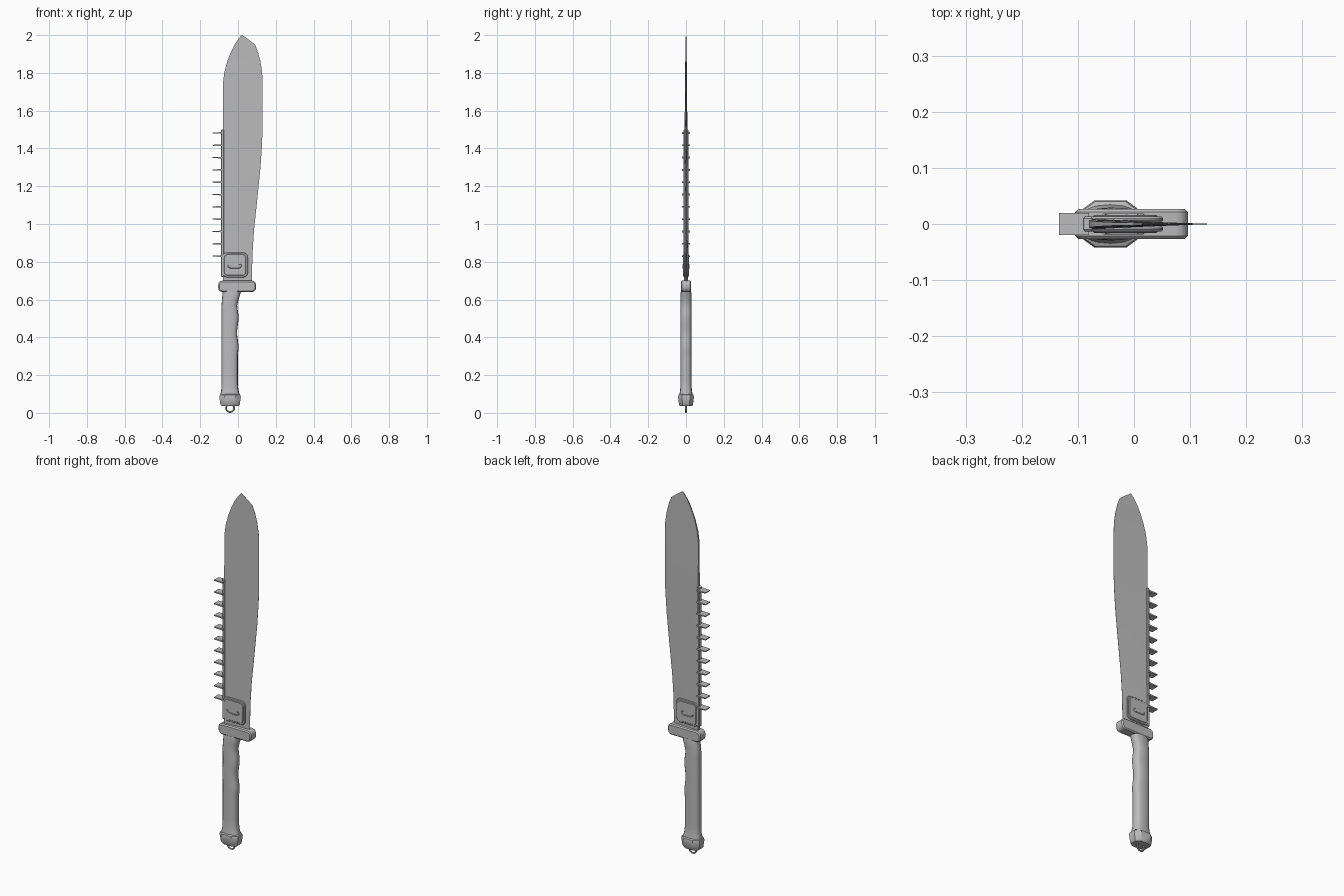
import bpy, bmesh, math
from mathutils import Vector

cube = bpy.data.objects.get("Cube")
if cube:
    bpy.data.objects.remove(cube, do_unlink=True)

GREY = (0.5, 0.5, 0.5, 1.0)
steel = bpy.data.materials.new("plain grey")
steel.use_nodes = True
steel.diffuse_color = GREY
steel.node_tree.nodes["Principled BSDF"].inputs["Base Color"].default_value = GREY


def finish(name, bm, smooth=True):
    bmesh.ops.recalc_face_normals(bm, faces=bm.faces)
    mesh = bpy.data.meshes.new(name)
    bm.to_mesh(mesh)
    bm.free()
    mesh.materials.append(steel)
    ob = bpy.data.objects.new(name, mesh)
    bpy.context.collection.objects.link(ob)
    if smooth:
        bpy.ops.object.select_all(action='DESELECT')
        ob.select_set(True)
        bpy.context.view_layer.objects.active = ob
        bpy.ops.object.shade_smooth_by_angle(angle=math.radians(35))
    return ob


def loft(name, rings):
    """Skin equal-length rings of points and cap both ends."""
    bm = bmesh.new()
    loops = [[bm.verts.new(p) for p in ring] for ring in rings]
    n = len(loops[0])
    for a, b in zip(loops, loops[1:]):
        for i in range(n):
            j = (i + 1) % n
            bm.faces.new((a[i], a[j], b[j], b[i]))
    bm.faces.new(loops[0])
    bm.faces.new(loops[-1])
    return finish(name, bm)


def rounded_slab(name, x0, x1, z0, z1, y0, y1, radius, edge, segments=3):
    """Box with rounded corners as seen from the front and softened front and back rims."""
    def outline(inset, y):
        r = radius - inset
        pts = []
        for k, (sx, sz) in enumerate(((1, 1), (-1, 1), (-1, -1), (1, -1))):
            cx = x1 - radius if sx > 0 else x0 + radius
            cz = z1 - radius if sz > 0 else z0 + radius
            for s in range(segments + 1):
                a = math.pi / 2 * (k + s / segments)
                pts.append((cx + r * math.cos(a), y, cz + r * math.sin(a)))
        return pts
    return loft(name, [outline(edge, y0), outline(0, y0 + edge),
                       outline(0, y1 - edge), outline(edge, y1)])


# Blade: wedge section, thick along the spine and thin at the cutting edge
SPINE = -0.08
stations = [  # height, spine x, edge x, half thickness
    (0.69, SPINE, 0.073, 0.010), (0.85, SPINE, 0.077, 0.010),
    (0.97, SPINE, 0.085, 0.009), (1.13, SPINE, 0.102, 0.009),
    (1.30, SPINE, 0.119, 0.008), (1.42, SPINE, 0.127, 0.007),
    (1.50, SPINE, 0.130, 0.007), (1.74, SPINE, 0.130, 0.006),
    (1.80, -0.073, 0.128, 0.005), (1.86, -0.057, 0.119, 0.004),
    (1.91, -0.038, 0.106, 0.003), (1.95, -0.018, 0.090, 0.003),
    (1.98, 0.002, 0.051, 0.002), (2.0, 0.019, 0.022, 0.001)]
loft("blade", [[(s, -t, z), (s + 0.35 * (e - s), -0.7 * t, z), (e, -0.0005, z),
                (e, 0.0005, z), (s + 0.35 * (e - s), 0.7 * t, z), (s, t, z)]
               for z, s, e, t in stations])

# Rail along the spine with a comb of thin flat teeth
rounded_slab("spine_rail", -0.09, -0.074, 0.72, 1.5, -0.013, 0.013, 0.005, 0.003)
for i in range(11):
    z = 0.83 + 0.0652 * i
    bm = bmesh.new()
    bmesh.ops.create_cube(bm, size=1)
    for v in bm.verts:
        outer = v.co.x < 0
        v.co = Vector((-0.134 if outer else -0.08, 0.04 * v.co.y,
                       z + v.co.z * (0.005 if outer else 0.009)))
    finish(f"spine_tooth_{i + 1}", bm, False)

# Clasp plates on both faces of the blade, each with a raised catch
for side, label in ((-1, "front"), (1, "back")):
    def span(a, b):
        return sorted((side * a, side * b))
    rounded_slab(f"{label}_clasp_plate", -0.083, 0.052, 0.717, 0.85, *span(0.004, 0.013), 0.025, 0.003)
    rounded_slab(f"{label}_clasp_face", -0.073, 0.042, 0.727, 0.84, *span(0.010, 0.016), 0.018, 0.002)
    catch = bpy.data.curves.new(f"{label}_clasp_catch", 'CURVE')
    catch.dimensions = '3D'
    catch.bevel_depth = 0.003
    catch.bevel_resolution = 1
    catch.use_fill_caps = True
    path = catch.splines.new('POLY')
    points = [(-0.054, 0.782), (-0.05, 0.772), (-0.04, 0.768),
              (0.008, 0.768), (0.016, 0.773), (0.016, 0.783), (0.006, 0.787)]
    path.points.add(len(points) - 1)
    for p, (x, z) in zip(path.points, points):
        p.co = (x, side * 0.016, z, 1)
    catch.materials.append(steel)
    bpy.context.collection.objects.link(bpy.data.objects.new(f"{label}_clasp_catch", catch))

# Cross guard
rounded_slab("guard", -0.105, 0.096, 0.64, 0.70, -0.027, 0.027, 0.022, 0.006)


def grip_ring(z, x0, x1, half, n=16, square=0.75):
    """Softened octagonal section between x0 and x1."""
    cx, rx = (x0 + x1) / 2, (x1 - x0) / 2
    ring = []
    for i in range(n):
        c, s = math.cos(math.tau * i / n), math.sin(math.tau * i / n)
        ring.append((cx + rx * math.copysign(abs(c) ** square, c),
                     half * math.copysign(abs(s) ** square, s), z))
    return ring


# Grip: finger waves on the edge side, flaring into the guard
rings = [grip_ring(0.09, -0.095, 0.010, 0.036), grip_ring(0.12, -0.089, 0.003, 0.031)]
for i in range(17):
    z = 0.15 + 0.42 * i / 16
    wave = 0.004 * math.sin((z - 0.15) * 40) * (z > 0.3)
    rings.append(grip_ring(z, -0.087, -0.001 + wave, 0.029))
rings += [grip_ring(0.60, -0.085, 0.003, 0.029), grip_ring(0.63, -0.082, 0.012, 0.029),
          grip_ring(0.65, -0.081, 0.020, 0.026)]
loft("grip", rings)


def octagon(z, rx, ry):
    """Eight-sided section for the pommel."""
    pts = ((1, 0.5), (0.5, 1), (-0.5, 1), (-1, 0.5), (-1, -0.5), (-0.5, -1), (0.5, -1), (1, -0.5))
    return [(-0.042 + rx * x, ry * y, z) for x, y in pts]


# Pommel cap
loft("pommel", [octagon(0.037, 0.046, 0.033), octagon(0.043, 0.051, 0.037),
                octagon(0.085, 0.057, 0.042), octagon(0.095, 0.054, 0.040),
                octagon(0.10, 0.046, 0.033)])

# Lanyard ring
bpy.ops.mesh.primitive_torus_add(location=(-0.042, 0, 0.026), rotation=(math.pi / 2, 0, 0),
                                 major_radius=0.0215, minor_radius=0.0045,
                                 major_segments=20, minor_segments=8)
ring = bpy.context.object
ring.name = "lanyard_ring"
ring.data.materials.append(steel)
bpy.ops.object.shade_smooth_by_angle()
